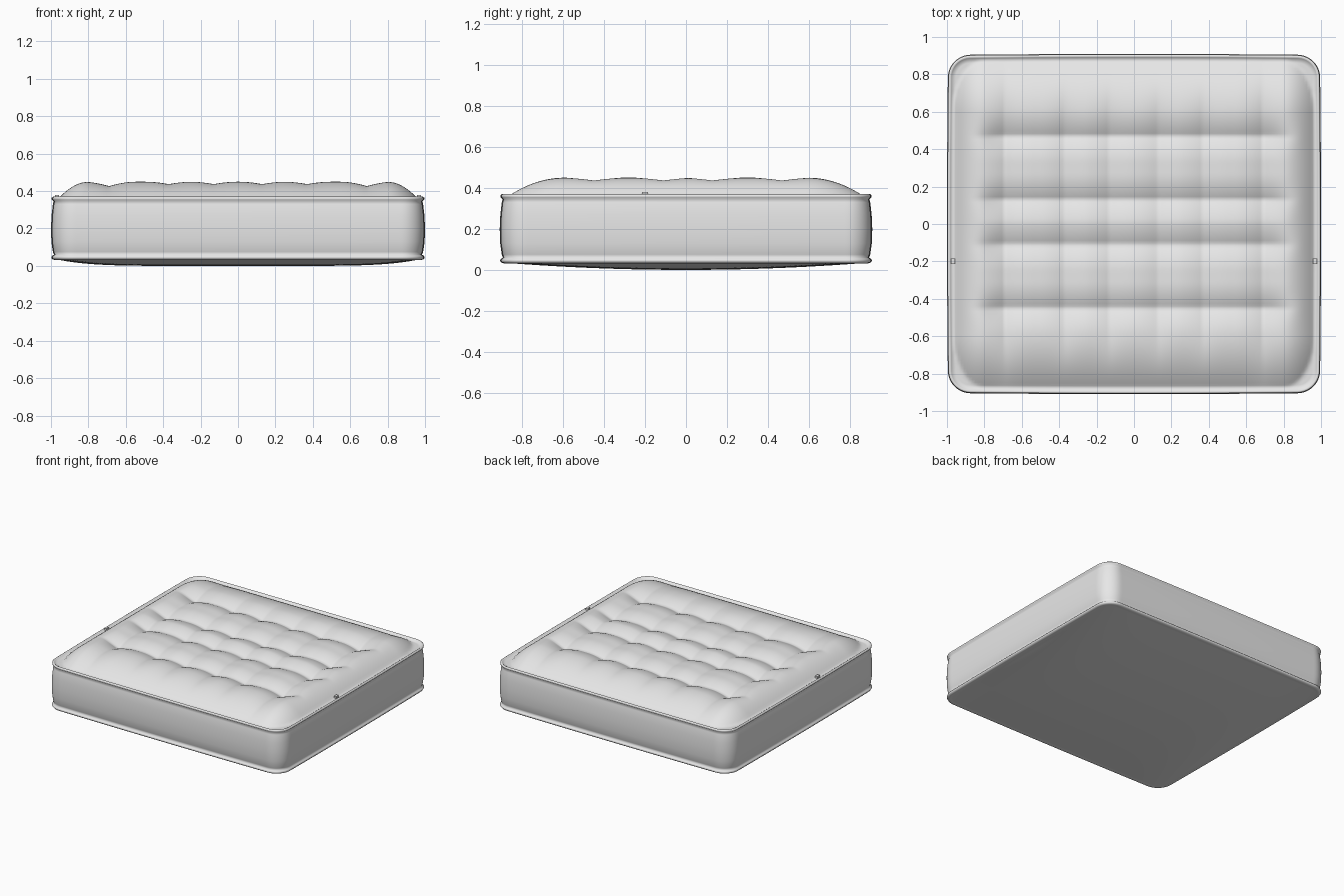
import bpy, bmesh, math

if "Cube" in bpy.data.objects:
    bpy.data.objects.remove(bpy.data.objects["Cube"], do_unlink=True)

W, H, R = 0.965, 0.875, 0.09      # half sizes of the panels and corner radius
NX, NY = 132, 120                 # panel grid resolution
GROOVES_X = (-0.69, -0.37, -0.13, 0.13, 0.37, 0.69)
GROOVES_Y = (-0.45, -0.11, 0.13, 0.47)


def make_material(name, rgb):
    mat = bpy.data.materials.new(name)
    mat.use_nodes = True
    mat.diffuse_color = (*rgb, 1)
    bsdf = mat.node_tree.nodes["Principled BSDF"]
    bsdf.inputs["Base Color"].default_value = (*rgb, 1)
    return mat


fabric = make_material("light grey fabric", (0.8, 0.8, 0.8))


def clamp(v, lo, hi):
    return max(lo, min(hi, v))


def smooth(a, b, v):
    t = clamp((v - a) / (b - a), 0, 1)
    return t * t * (3 - 2 * t)


def rounded(x, y, offset=0.0):
    """Pull a rectangle point into the rounded outline, then push it outward."""
    cx, cy = clamp(x, R - W, W - R), clamp(y, R - H, H - R)
    dx, dy = x - cx, y - cy
    length = math.hypot(dx, dy)
    if length > 1e-6:
        scale = (max(abs(dx), abs(dy)) + offset) / length
        x, y = cx + dx * scale, cy + dy * scale
    # sides bow out gently between the corners
    return (x * (1 + 0.006 * (1 - (y / H) ** 2)),
            y * (1 + 0.006 * (1 - (x / W) ** 2)))


def groove(v, lines, width):
    return max(max(0, 1 - abs(v - g) / width) ** 2 for g in lines)


def top_height(x, y):
    ax = max(0, 1 - (W - abs(x)) / 0.17)
    ay = max(0, 1 - (H - abs(y)) / 0.28)
    crown = 1 - min(1, math.hypot(ax, ay)) ** 2
    # tufting fades out toward the border
    gy = groove(y, GROOVES_Y, 0.14) * (1 - smooth(0.7, 0.9, abs(x)))
    end_fade = 1 - smooth(0.45, 0.85, abs(y))
    outer = groove(x, GROOVES_X[::5], 0.15) * (0.4 + 0.6 * end_fade)
    inner = groove(x, GROOVES_X[1:5], 0.13) * end_fade
    return 0.355 + crown * (0.095 - 0.035 * gy) - crown * (0.03 * outer + 0.02 * inner)


def bottom_height(x, y):
    return 0.034 * (1 - max(0, 1 - (x / W) ** 6) * max(0, 1 - (y / H) ** 2))


# Mattress: tufted top panel, piped side band and shallow domed base
bm = bmesh.new()


def add_panel(height, flip):
    grid = []
    for i in range(NX + 1):
        column = []
        for j in range(NY + 1):
            x, y = rounded(W * (2 * i / NX - 1), H * (2 * j / NY - 1))
            column.append(bm.verts.new((x, y, height(x, y))))
        grid.append(column)
    for i in range(NX):
        for j in range(NY):
            quad = [grid[i][j], grid[i + 1][j], grid[i + 1][j + 1], grid[i][j + 1]]
            bm.faces.new(quad[::-1] if flip else quad)
    return grid


top = add_panel(top_height, False)
base = add_panel(bottom_height, True)

# Grid indices around the panel edge, counter-clockwise
rim = ([(i, 0) for i in range(NX)] + [(NX, j) for j in range(NY)]
       + [(i, NY) for i in range(NX, 0, -1)] + [(0, j) for j in range(NY, 0, -1)])

# Side band section from upper piping to lower piping: outward offset, height
SECTION = ((0.010, 0.365), (0.018, 0.370), (0.026, 0.364), (0.025, 0.354),
           (0.015, 0.345), (0.019, 0.330), (0.026, 0.270), (0.029, 0.200),
           (0.027, 0.130), (0.019, 0.075), (0.013, 0.060), (0.023, 0.054),
           (0.028, 0.045), (0.022, 0.036), (0.010, 0.032))
rings = [[top[i][j] for i, j in rim]]
for offset, z in SECTION:
    rings.append([bm.verts.new((*rounded(W * (2 * i / NX - 1), H * (2 * j / NY - 1), offset), z))
                  for i, j in rim])
rings.append([base[i][j] for i, j in rim])

count = len(rim)
for upper, lower in zip(rings, rings[1:]):
    for k in range(count):
        n = (k + 1) % count
        bm.faces.new((upper[k], lower[k], lower[n], upper[n]))

bmesh.ops.recalc_face_normals(bm, faces=bm.faces)
for face in bm.faces:
    face.smooth = True
mesh = bpy.data.meshes.new("mattress")
bm.to_mesh(mesh)
bm.free()
mesh.materials.append(fabric)
mattress = bpy.data.objects.new("mattress", mesh)
bpy.context.collection.objects.link(mattress)

# Small fabric tab on the upper piping of each side
for side, label in ((1, "left"), (-1, "right")):
    bpy.ops.mesh.primitive_cube_add(size=1, location=(side * 0.968, -0.2, 0.372))
    tab = bpy.context.object
    tab.name = label + "_piping_tab"
    tab.scale = (0.02, 0.03, 0.014)
    tab.data.materials.append(fabric)
